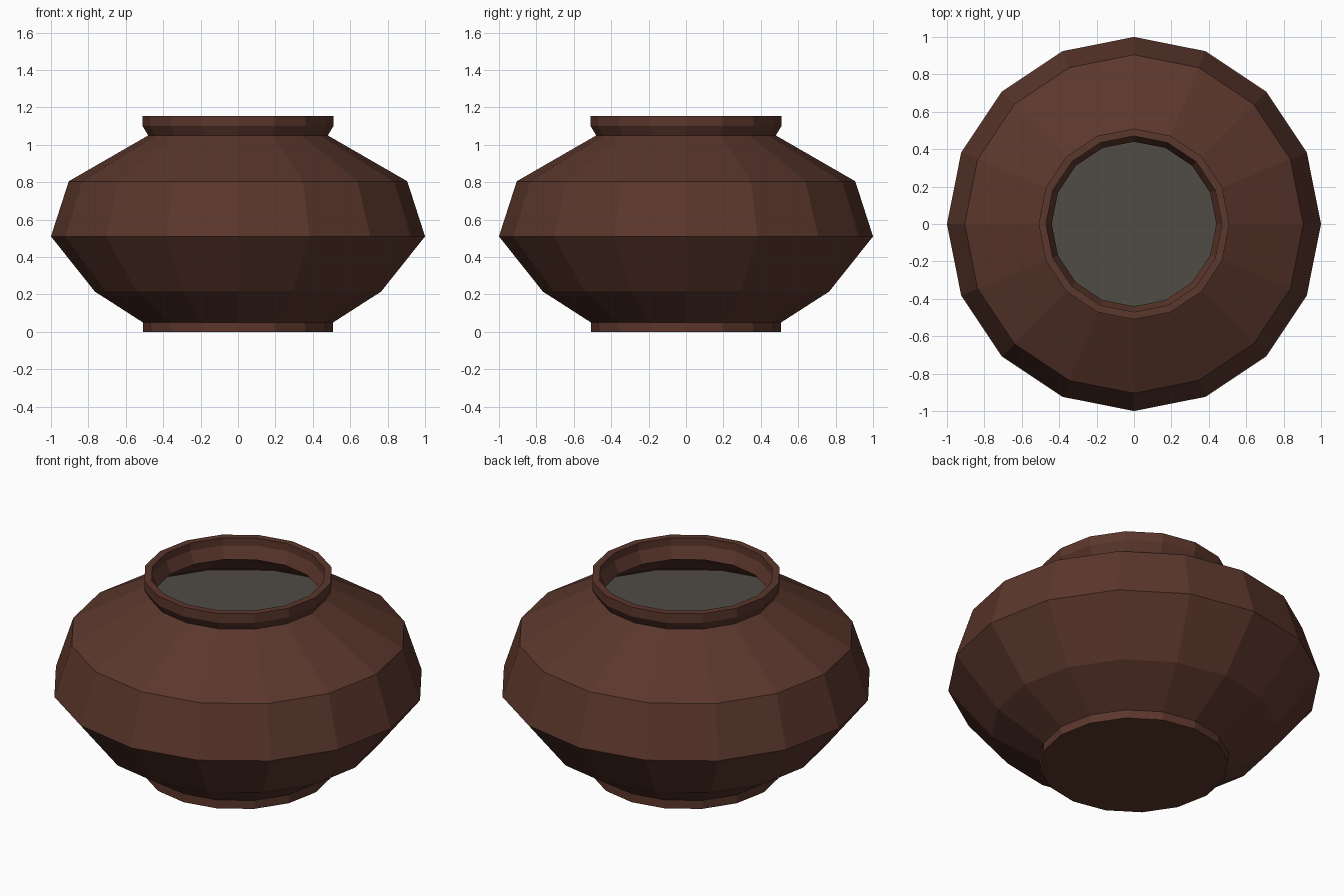
import bpy, bmesh
from math import cos, sin, pi

if "Cube" in bpy.data.objects:
    bpy.data.objects.remove(bpy.data.objects["Cube"])

SIDES = 16


def material(name, rgb):
    m = bpy.data.materials.new(name)
    m.diffuse_color = (*rgb, 1)
    m.use_nodes = True
    m.node_tree.nodes["Principled BSDF"].inputs["Base Color"].default_value = m.diffuse_color
    return m


def lathe(name, profile, mat, cap_start=False, cap_end=False):
    """Revolve (radius, z) points into a flat-shaded faceted shell."""
    bm = bmesh.new()
    rings = [[bm.verts.new((r * cos(2 * pi * i / SIDES), r * sin(2 * pi * i / SIDES), z))
              for i in range(SIDES)] for r, z in profile]
    for a, b in zip(rings, rings[1:]):
        for i in range(SIDES):
            j = (i + 1) % SIDES
            bm.faces.new((a[i], a[j], b[j], b[i]))
    if cap_start:
        bm.faces.new(rings[0][::-1])
    if cap_end:
        bm.faces.new(rings[-1])
    mesh = bpy.data.meshes.new(name)
    bm.to_mesh(mesh)
    bm.free()
    mesh.materials.append(mat)
    ob = bpy.data.objects.new(name, mesh)
    bpy.context.collection.objects.link(ob)
    return ob


clay = material("brown_clay", (0.105, 0.038, 0.025))
grey = material("grey_contents", (0.08, 0.072, 0.06))

# Pot: foot, belly, shoulder, flared lip, then the inner wall down to the floor
outer = [(0.508, 0), (0.508, 0.05), (0.765, 0.215), (1.0, 0.51), (0.905, 0.805),
         (0.48, 1.05), (0.51, 1.10), (0.51, 1.155)]
inner = [(0.47, 1.155), (0.47, 1.11), (0.44, 1.04), (0.865, 0.79),
         (0.95, 0.51), (0.735, 0.245), (0.49, 0.09)]
lathe("pot", outer + inner, clay, cap_start=True, cap_end=True)

# Contents: flat surface filling the pot up to the shoulder
lathe("contents", [(0.863, 0.785)], grey, cap_end=True)
